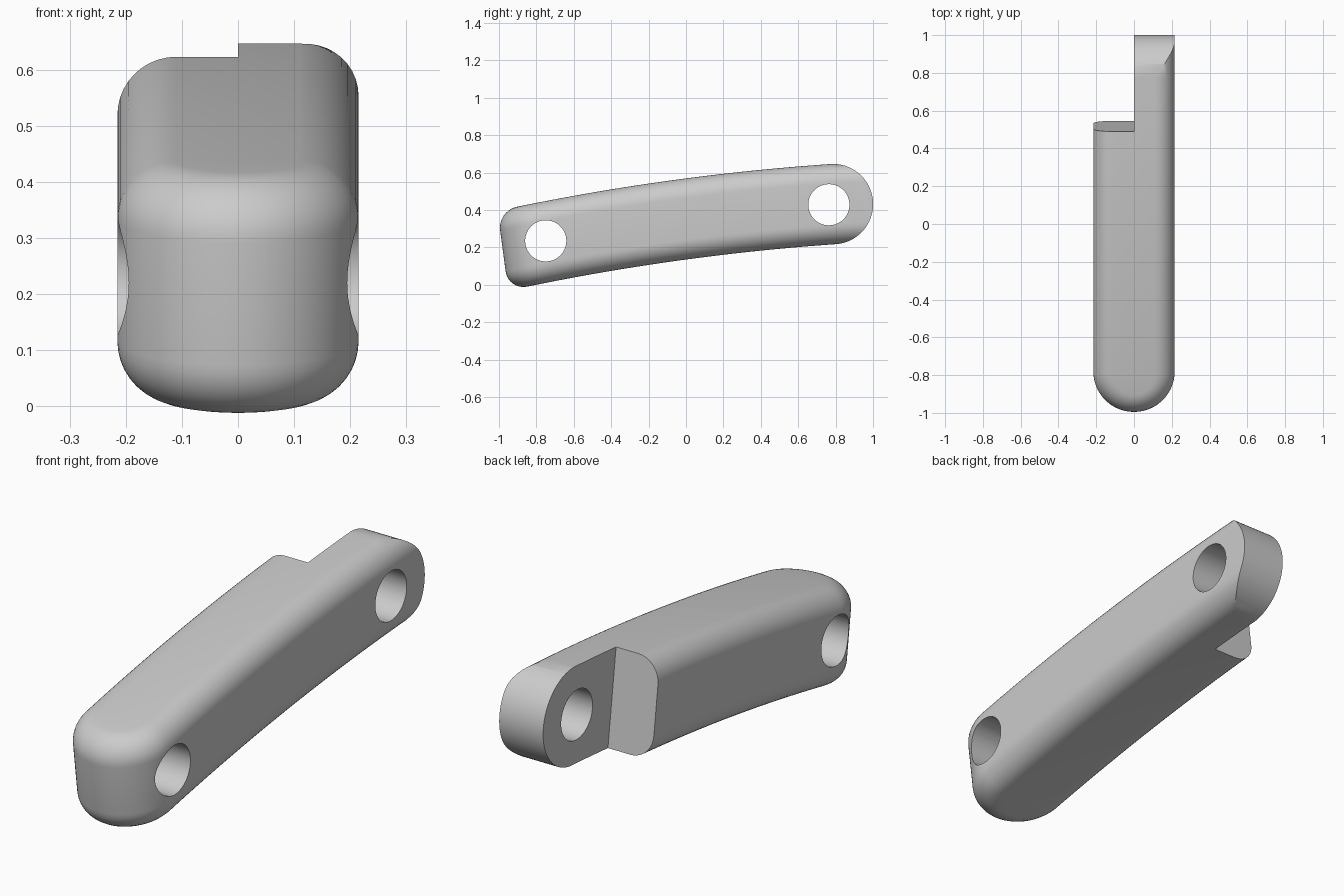
import bpy, bmesh
from math import sin, cos, pi, atan

HALF_W, HALF_H, FILLET = 0.215, 0.215, 0.105
BEND = 0.04                       # sag of the centre line
FRONT, BACK, END = -0.778, 1.15, 0.789
TILT = atan(0.133)
CENTRE_Z = 0.352

if "Cube" in bpy.data.objects:
    bpy.data.objects.remove(bpy.data.objects["Cube"])

grey = bpy.data.materials.new("light grey")
grey.use_nodes = True
colour = (0.6, 0.6, 0.6, 1)
grey.diffuse_color = colour
grey.node_tree.nodes["Principled BSDF"].inputs["Base Color"].default_value = colour


def arc(s):
    return -BEND * s * s


def make_object(name, bm):
    bmesh.ops.recalc_face_normals(bm, faces=bm.faces)
    mesh = bpy.data.meshes.new(name)
    bm.to_mesh(mesh)
    bm.free()
    mesh.materials.append(grey)
    obj = bpy.data.objects.new(name, mesh)
    bpy.context.collection.objects.link(obj)
    return obj


def prism(name, points, x0, x1):
    """Side profile of (s, t) points extruded across the width."""
    bm = bmesh.new()
    face = bm.faces.new([bm.verts.new((x0, s, t)) for s, t in points])
    new = bmesh.ops.extrude_face_region(bm, geom=[face])["geom"]
    moved = [v for v in new if isinstance(v, bmesh.types.BMVert)]
    bmesh.ops.translate(bm, verts=moved, vec=(x1 - x0, 0, 0))
    return make_object(name, bm)


def circle(s, t, r, start=0, sweep=2 * pi, n=64):
    return [(s + r * cos(start + sweep * i / n), t + r * sin(start + sweep * i / n))
            for i in range(n)]


def cut(obj, cutter, operation="DIFFERENCE"):
    mod = obj.modifiers.new("cut", "BOOLEAN")
    mod.operation, mod.object, mod.solver = operation, cutter, "EXACT"
    bpy.ops.object.select_all(action="DESELECT")
    bpy.context.view_layer.objects.active = obj
    obj.select_set(True)
    bpy.ops.object.modifier_apply(modifier=mod.name)
    bpy.data.objects.remove(cutter)


# Bent bar with a round nose and filleted top and bottom edges
def ring(bm, angle):
    r = HALF_W - FILLET * (1 - cos(angle))
    lift = (HALF_H - FILLET) * (1 if angle > 0 else -1) + FILLET * sin(angle)
    nose = [(r * sin(pi / 2 * i / 20), FRONT - r * cos(pi / 2 * i / 20)) for i in range(1, 21)]
    sides = [(r, FRONT + (BACK - FRONT) * i / 28) for i in range(1, 29)]
    half = [(0, FRONT - r)] + nose + sides
    right = [bm.verts.new((x, s, arc(s) + lift)) for x, s in half]
    left = [right[0]] + [bm.verts.new((-x, s, arc(s) + lift)) for x, s in half[1:]]
    return right, left


bm = bmesh.new()
steps = 10
angles = [-pi / 2 + pi / 2 * i / steps for i in range(steps)] + [-1e-6, 1e-6] + \
         [pi / 2 * i / steps for i in range(1, steps + 1)]
rings = [ring(bm, a) for a in angles]
for lower, upper in zip(rings, rings[1:]):
    for low, up in zip(lower, upper):
        for i in range(len(low) - 1):
            bm.faces.new((low[i], low[i + 1], up[i + 1], up[i]))
for right, left in (rings[0], rings[-1]):
    bm.faces.new((right[0], right[1], left[1]))
    for i in range(1, len(right) - 1):
        bm.faces.new((right[i], right[i + 1], left[i + 1], left[i]))
bm.faces.new([r[-1] for r, _ in rings] + [l[-1] for _, l in reversed(rings)])
body = make_object("link_arm", bm)

# Rounded back end
slope = atan(-2 * BEND * END)
round_end = circle(END, arc(END), HALF_H, slope - pi / 2, pi, 48)
round_end.append((END + HALF_H * cos(slope + pi / 2), arc(END) + HALF_H * sin(slope + pi / 2)))
keep = [(-1.5, -0.6), (round_end[0][0], -0.6)] + round_end + \
       [(round_end[-1][0], 0.6), (-1.5, 0.6)]
cut(body, prism("end_shape", keep, -0.5, 0.5), "INTERSECT")

# Half-width lap at the back
cut(body, prism("lap_shape", [(0.521, -0.6), (1.5, -0.6), (1.5, 0.6), (0.521, 0.6)], -0.5, 0))

# Pin holes through both ends
for y, z in ((-0.75, 0.235), (0.764, 0.428)):
    dz = z - CENTRE_Z
    s, t = y * cos(TILT) + dz * sin(TILT), dz * cos(TILT) - y * sin(TILT)
    cut(body, prism("hole_shape", circle(s, t, 0.11), -0.5, 0.5))

# Tilt and place the arm
body.rotation_euler.x = TILT
body.location.z = CENTRE_Z
bpy.ops.object.select_all(action="DESELECT")
body.select_set(True)
bpy.context.view_layer.objects.active = body
bpy.ops.object.shade_smooth_by_angle(angle=pi / 6)
